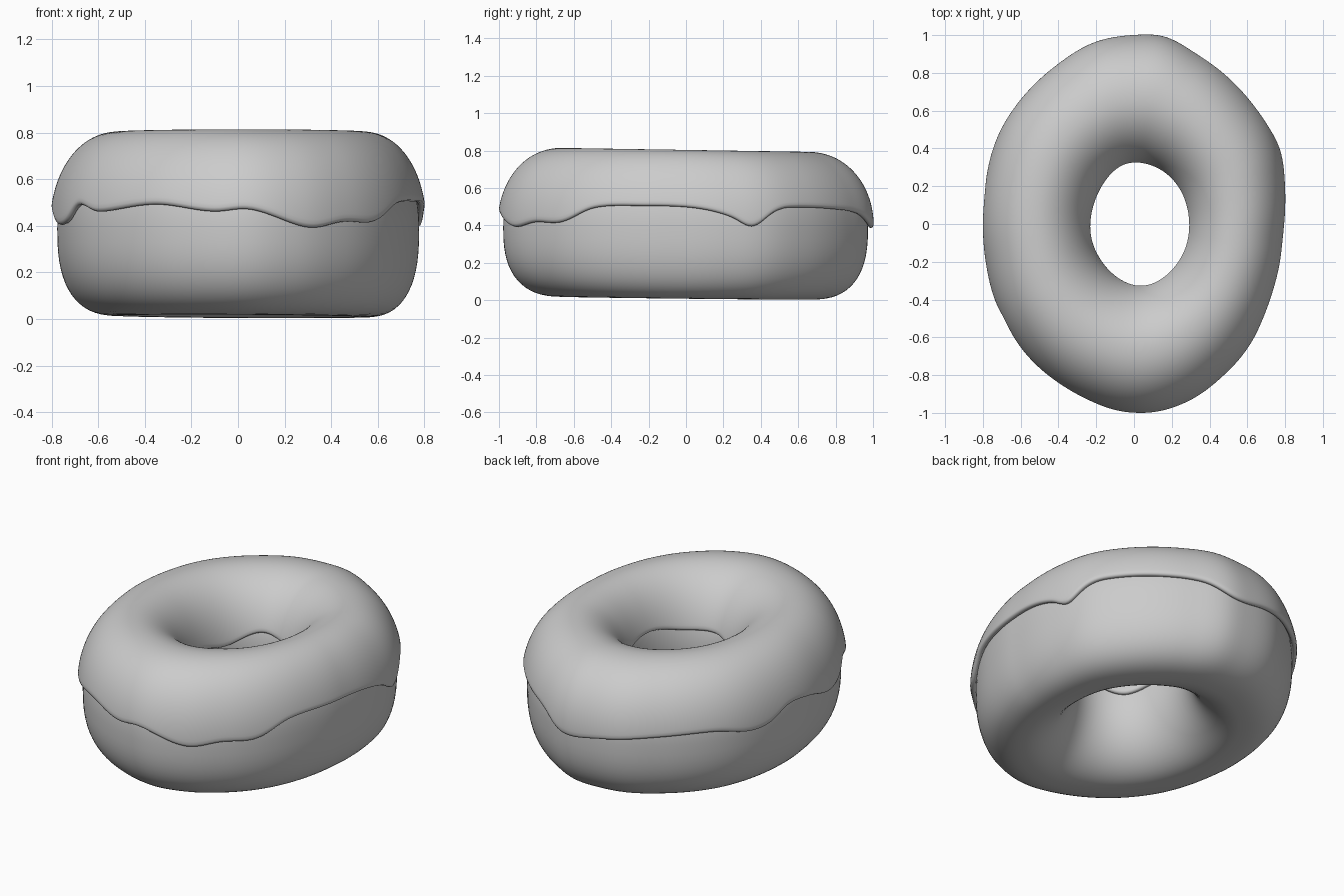
import bpy
from math import sin, cos, asin, pi, radians

if "Cube" in bpy.data.objects:
    bpy.data.objects.remove(bpy.data.objects["Cube"])

THICK = 0.032          # icing thickness
ZC = 0.388             # mid height of the dough, also its half height
SEG = 160

# (angle in degrees, value) loops, read counter-clockwise from +x
OUTLINE = [(0, .806), (15, .832), (31, .880), (48, .912), (69, .966), (81, 1.008), (90, 1.002),
           (102, .988), (117, .937), (141, .876), (162, .825), (180, .808), (197, .816), (222, .878),
           (238, .924), (254, .968), (272, 1.01), (286, .985), (301, .932), (331, .836), (350, .805)]
OUTER_EDGE = [(0, .495), (10, .475), (18, .44), (25, .39), (33, .47), (39, .495), (62, .485), (74, .46),
              (84, .385), (97, .41), (115, .44), (135, .45), (149, .41), (158, .42), (169, .48),
              (183, .46), (197, .405), (208, .415), (216, .485), (227, .455), (248, .485), (264, .455),
              (273, .465), (288, .39), (299, .415), (311, .415), (324, .49), (345, .50)]
INNER_EDGE = [(0, .53), (40, .50), (75, .47), (110, .50), (150, .44), (190, .48), (230, .43),
              (270, .49), (310, .50), (340, .53)]


def sample(table, deg):
    """Smooth periodic interpolation of an (angle, value) loop."""
    pts = [(a - 360, v) for a, v in table[-2:]] + table + [(a + 360, v) for a, v in table[:2]]
    for k in range(1, len(pts) - 2):
        (a0, v0), (a1, v1), (a2, v2), (a3, v3) = pts[k - 1:k + 3]
        if a1 <= deg < a2:
            h = a2 - a1
            u = (deg - a1) / h
            m1 = (v2 - v0) / (a2 - a0) * h
            m2 = (v3 - v1) / (a3 - a1) * h
            return ((2*u**3 - 3*u**2 + 1) * v1 + (u**3 - 2*u**2 + u) * m1
                    + (3*u**2 - 2*u**3) * v2 + (u**3 - u**2) * m2)


def power(x, p):
    return abs(x) ** p if x >= 0 else -abs(x) ** p


def squareness(t):
    """The underside of the outer wall is boxier than the rest."""
    if cos(t) <= 0:
        return 1.0
    return 0.78 if sin(t) < 0 else 0.95


def surface(deg, t):
    """Point on the dough: deg goes round the ring, t round the section."""
    a = radians(deg)
    ro = sample(OUTLINE, deg) - THICK
    ox, oy = ro * cos(a), ro * sin(a)
    ix, iy = 0.025 + 0.278 * cos(a), 0.342 * sin(a)
    p = squareness(t)
    c, s = power(cos(t), p), power(sin(t), p)
    w = (1 + c) / 2
    x, y = ix + (ox - ix) * w, iy + (oy - iy) * w
    # slight slope of the top and the underside
    tilt = -s * (0.004 + 0.016 * y) if s > 0 else -s * (0.011 - 0.011 * (y + 0.5 * x))
    return (x, y, ZC + ZC * s + tilt)


def edge_angle(z, p):
    return asin(power((z - ZC) / ZC, 1 / p))


def build(name, rows, closed):
    """Skin a closed loop of section rows."""
    n = len(rows[0])
    verts = [v for row in rows for v in row]
    faces = []
    for i in range(SEG):
        k = (i + 1) % SEG
        for j in range(n if closed else n - 1):
            m = (j + 1) % n
            faces.append((i*n + j, k*n + j, k*n + m, i*n + m))
    mesh = bpy.data.meshes.new(name)
    mesh.from_pydata(verts, [], faces)
    mesh.polygons.foreach_set("use_smooth", [True] * len(faces))
    obj = bpy.data.objects.new(name, mesh)
    bpy.context.collection.objects.link(obj)
    return obj


angles = [360 * i / SEG for i in range(SEG)]

# Dough ring
build("dough", [[surface(d, 2 * pi * j / 64) for j in range(64)] for d in angles], True)

# Icing: upper part of the dough surface, with a wavy dripping border
rows = []
for d in angles:
    z = sample(OUTER_EDGE, d)
    t0 = edge_angle(z, 0.78 if z < ZC else 0.95)
    t1 = pi - edge_angle(sample(INNER_EDGE, d), 1.0)
    rows.append([surface(d, t0 + (t1 - t0) * j / 36) for j in range(37)])
icing = build("icing", rows, False)
solid = icing.modifiers.new("thickness", 'SOLIDIFY')
solid.thickness = THICK
solid.offset = 1
sub = icing.modifiers.new("soft_border", 'SUBSURF')
sub.levels = sub.render_levels = 1
